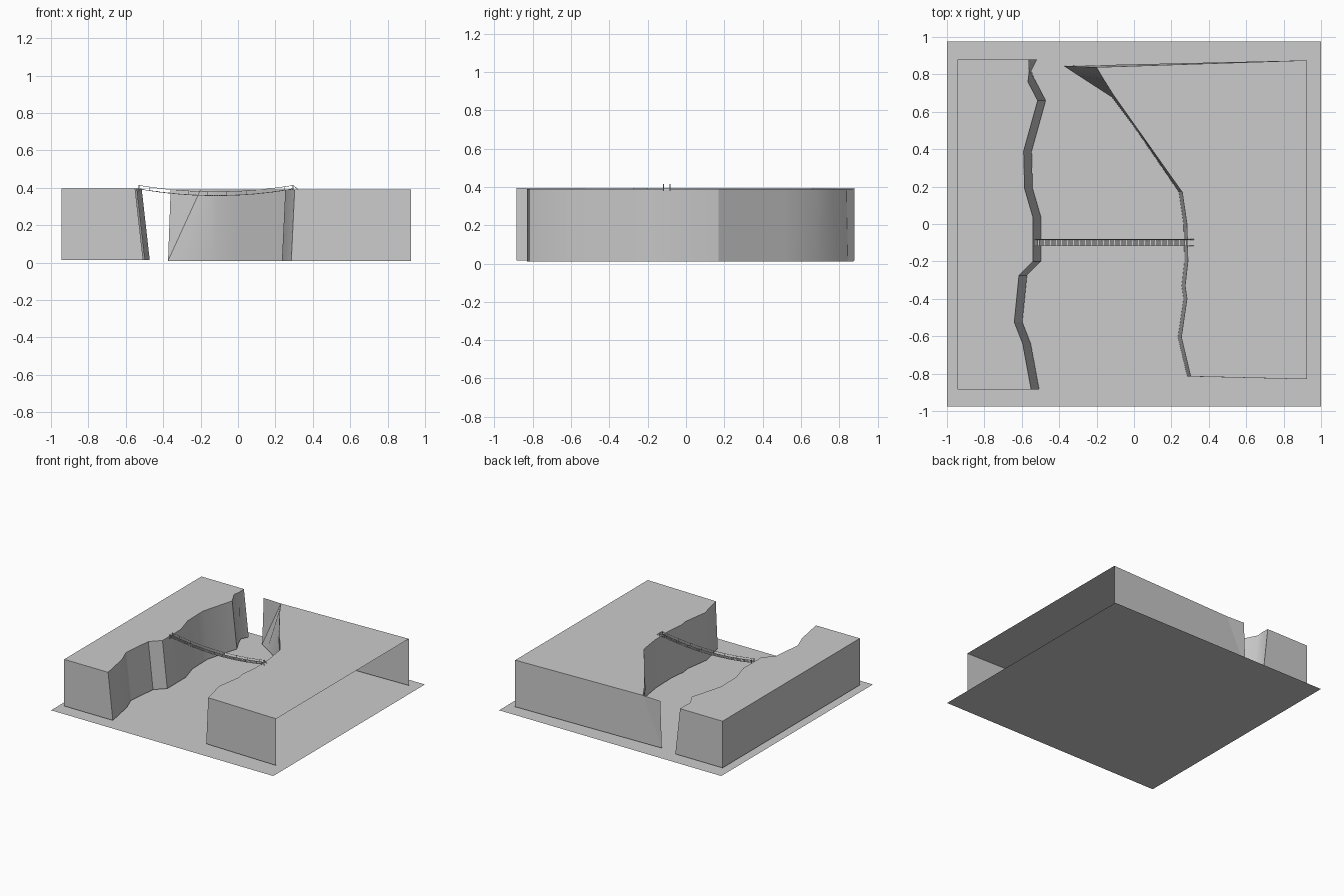
import bpy, bmesh, math
from mathutils import Vector

cube = bpy.data.objects.get("Cube")
if cube:
    bpy.data.objects.remove(cube, do_unlink=True)

mat = bpy.data.materials.new("stone_grey")
mat.use_nodes = True
GREY = (0.6, 0.6, 0.6, 1)
mat.diffuse_color = GREY
mat.node_tree.nodes["Principled BSDF"].inputs["Base Color"].default_value = GREY


def finish(bm, name, smooth=False):
    mesh = bpy.data.meshes.new(name)
    bm.to_mesh(mesh)
    bm.free()
    mesh.materials.append(mat)
    ob = bpy.data.objects.new(name, mesh)
    bpy.context.collection.objects.link(ob)
    if smooth:
        bpy.ops.object.select_all(action='DESELECT')
        ob.select_set(True)
        bpy.context.view_layer.objects.active = ob
        bpy.ops.object.shade_smooth_by_angle(angle=math.radians(25))
    return ob


def cliff(name, top, foot, z0, z1, open_side=None):
    """Loft a wall between two matching outlines and cap the top."""
    bm = bmesh.new()
    t = [bm.verts.new((x, y, z1)) for x, y in top]
    b = [bm.verts.new((x, y, z0)) for x, y in foot]
    n = len(t)
    for i in range(n):
        j = (i + 1) % n
        if i != open_side:
            bm.faces.new((b[i], b[j], t[j], t[i]))
    bm.faces.new(t)
    bmesh.ops.recalc_face_normals(bm, faces=bm.faces)
    cap = max(bm.faces, key=lambda f: len(f.verts))
    if cap.normal.z < 0:
        bmesh.ops.reverse_faces(bm, faces=bm.faces)
    return bm


# ground sheet
bm = bmesh.new()
bm.faces.new([bm.verts.new((x, y, 0)) for x, y in
              ((-1, -.975), (1, -.975), (1, .975), (-1, .975))])
finish(bm, "ground")

# closed cliff on the -x bank: the foot spreads out from the rim
rim = [(-.55, -.885), (-.595, -.64), (-.64, -.525), (-.615, -.275), (-.54, -.2),
       (-.54, .035), (-.585, .19), (-.59, .39), (-.515, .66), (-.567, .76),
       (-.56, .82), (-.563, .88)]
back = [(-.945, .88), (-.945, -.885)]
foot = [(x + .043, y) for x, y in rim]
foot[-2] = (-.55, .82)
finish(cliff("bank", rim + back, foot + back, .015, .395), "right_cliff", True)

# cliff on the +x bank, hollow and open on its outer side
low = [(.285, -.815), (.235, -.605), (.265, -.4), (.255, -.33), (.27, -.2),
       (.265, 0), (.24, .17), (0, .52), (-.12, .68), (-.29, .79), (-.374, .845)]
rim = [(x + .018, y) for x, y in low[:7]] + [(.01, .52), (-.11, .69),
                                            (-.16, .77), (-.2, .838)]
corner = [(.925, .875), (.925, -.83)]
bm = cliff("bank", rim + corner, low + corner, .01, .39, open_side=len(low))
# thin end of the back wall standing beyond the rim
bm.faces.new([bm.verts.new(p) for p in
              ((-.2, .838, .39), (-.36, .845, .39), (-.374, .845, .01))])
finish(bm, "left_cliff", True)

# hanging bridge
X0, X1, Y = -.53, .295, -.1


def sag(t, end, drop):
    return end - drop * 4 * t * (1 - t)


def box(bm, center, size):
    verts = bmesh.ops.create_cube(bm, size=1)["verts"]
    for v in verts:
        v.co = Vector(center) + Vector(a * s for a, s in zip(v.co, size))


def rope(name, pts, r=.0015):
    cu = bpy.data.curves.new(name, 'CURVE')
    cu.dimensions = '3D'
    cu.bevel_depth = r
    cu.bevel_resolution = 1
    sp = cu.splines.new('POLY')
    sp.points.add(len(pts) - 1)
    for p, co in zip(sp.points, pts):
        p.co = (*co, 1)
    cu.materials.append(mat)
    bpy.context.collection.objects.link(bpy.data.objects.new(name, cu))


COUNT = 64
planks, hangers, posts = bmesh.new(), bmesh.new(), bmesh.new()
for i in range(COUNT):
    t = (i + .5) / COUNT
    x = X0 + (X1 - X0) * t
    z = sag(t, .395, .036)
    box(planks, (x, Y, z), (.009, .034, .003))
    if i % 8 == 4:
        for s in (-1, 1):
            box(hangers, (x, Y + s * .017, z + .01), (.002, .002, .02))
for x in (X0, X1):
    for s in (-1, 1):
        box(posts, (x, Y + s * .017, .398), (.006, .006, .036))
finish(planks, "bridge_planks")
finish(hangers, "bridge_hangers")
finish(posts, "bridge_posts")

for side, s in (("left", -1), ("right", 1)):
    for part, end, drop in (("handrail", .413, .034), ("foot_rope", .394, .036)):
        rope(f"{side}_{part}", [(X0 + (X1 - X0) * k / 24, Y + s * .017,
                                 sag(k / 24, end, drop)) for k in range(25)])
    # anchor line running back onto the bank
    rope(f"{side}_anchor", [(X1, Y + s * .017, .413), (X1 + .025, Y + s * .017, .392)])
